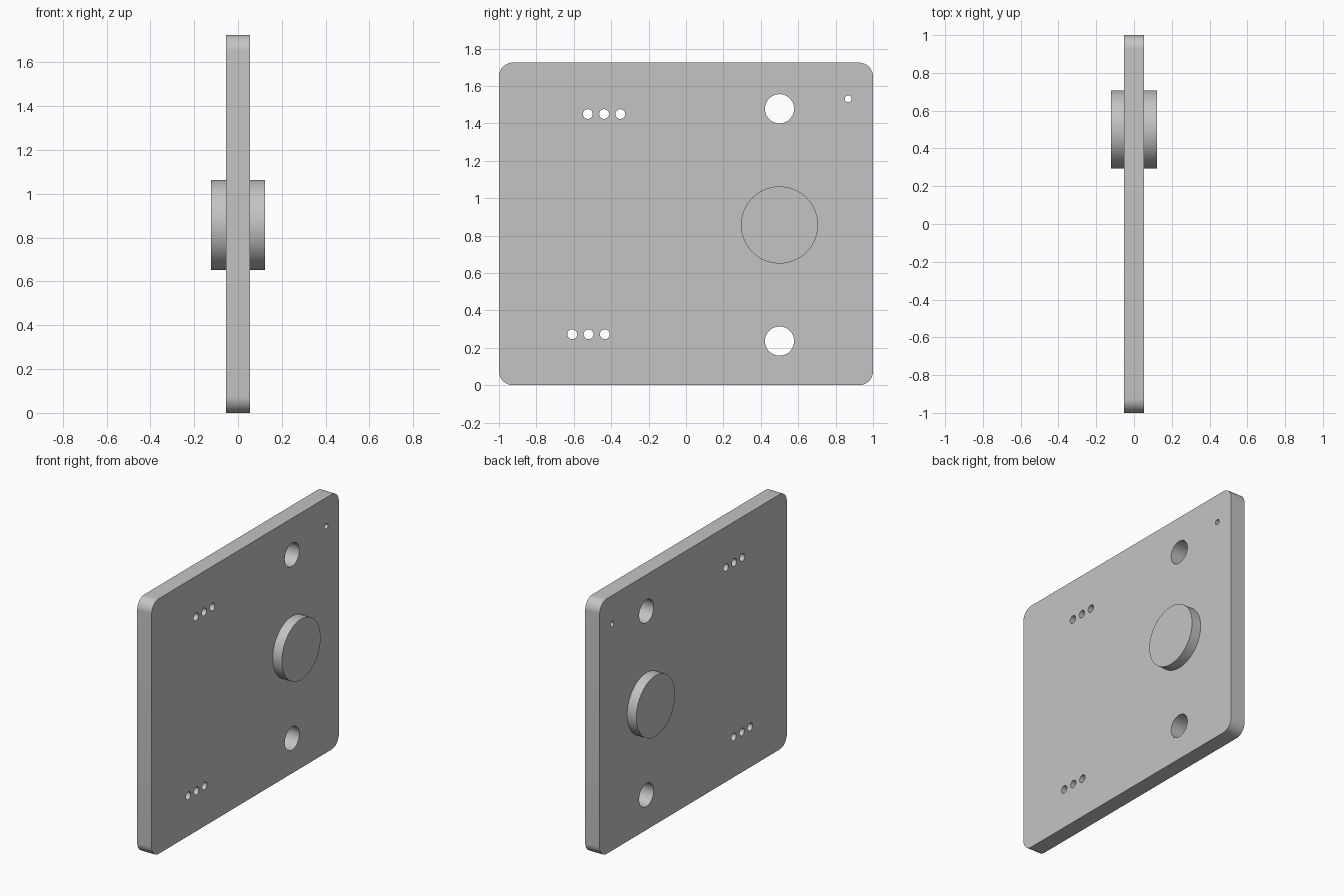
import bpy
import bmesh
from math import radians, pi
from mathutils import Matrix

cube = bpy.data.objects.get("Cube")
if cube:
    bpy.data.objects.remove(cube, do_unlink=True)

HALF_THICK, HALF_DISC = 0.054, 0.123
HEIGHT, CORNER = 1.725, 0.075

grey = bpy.data.materials.new("plain grey")
grey.use_nodes = True
grey.diffuse_color = (0.55, 0.55, 0.55, 1)
grey.node_tree.nodes["Principled BSDF"].inputs["Base Color"].default_value = grey.diffuse_color


def add_cylinder(bm, y, z, radius, half, segments):
    """Cylinder lying along x, centred on the plate's mid plane."""
    place = Matrix.Translation((0, y, z)) @ Matrix.Rotation(pi / 2, 4, "Y")
    bmesh.ops.create_cone(bm, cap_ends=True, segments=segments, radius1=radius,
                          radius2=radius, depth=2 * half, matrix=place)


def make_object(name, bm):
    bmesh.ops.recalc_face_normals(bm, faces=bm.faces)
    mesh = bpy.data.meshes.new(name)
    bm.to_mesh(mesh)
    bm.free()
    mesh.materials.append(grey)
    obj = bpy.data.objects.new(name, mesh)
    bpy.context.collection.objects.link(obj)
    return obj


def activate(obj):
    bpy.ops.object.select_all(action="DESELECT")
    obj.select_set(True)
    bpy.context.view_layer.objects.active = obj


# Upright plate with rounded corners
bm = bmesh.new()
bmesh.ops.create_cube(bm, size=1, matrix=Matrix.Translation((0, 0, HEIGHT / 2))
                      @ Matrix.Diagonal((2 * HALF_THICK, 2, HEIGHT, 1)))
corners = [e for e in bm.edges if abs(e.verts[0].co.x - e.verts[1].co.x) > HALF_THICK]
bmesh.ops.bevel(bm, geom=corners, offset=CORNER, segments=12, profile=0.5, affect="EDGES")
plate = make_object("plate", bm)

# Through holes: two large, one tiny, two rows of three
holes = [(0.5, 1.478, 0.078), (0.5, 0.236, 0.078), (0.867, 1.531, 0.018)]
for middle, z in ((-0.438, 1.45), (-0.521, 0.272)):
    holes += [(middle + step * 0.087, z, 0.026) for step in (-1, 0, 1)]
bm = bmesh.new()
for y, z, radius in holes:
    add_cylinder(bm, y, z, radius, 2 * HALF_THICK, 48)
cutter = make_object("hole_cutter", bm)
cutter.hide_render = True

activate(plate)
cut = plate.modifiers.new("holes", "BOOLEAN")
cut.operation = "DIFFERENCE"
cut.solver = "EXACT"
cut.object = cutter
bpy.ops.object.modifier_apply(modifier=cut.name)
bpy.data.objects.remove(cutter, do_unlink=True)

# Round disc standing out on both faces
bm = bmesh.new()
add_cylinder(bm, 0.5, 0.857, 0.206, HALF_DISC, 96)
disc = make_object("round_disc", bm)

for obj in (plate, disc):
    activate(obj)
    bpy.ops.object.shade_smooth_by_angle(angle=radians(30))
